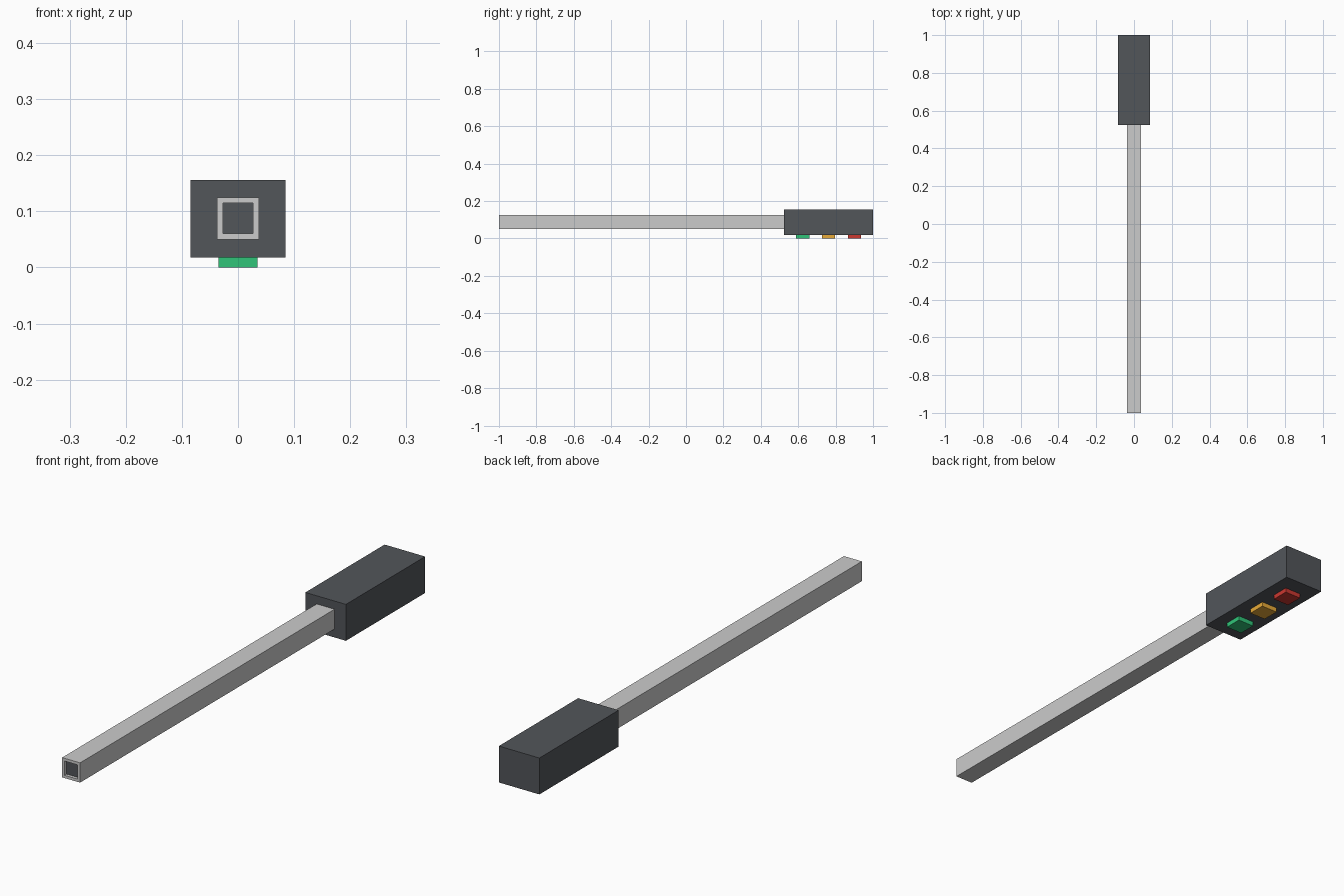
import bpy
import bmesh

if "Cube" in bpy.data.objects:
    bpy.data.objects.remove(bpy.data.objects["Cube"])


def material(name, rgb):
    mat = bpy.data.materials.new(name)
    mat.diffuse_color = (*rgb, 1)
    mat.use_nodes = True
    mat.node_tree.nodes["Principled BSDF"].inputs["Base Color"].default_value = mat.diffuse_color
    return mat


def new_object(name, bm, mat=None):
    bmesh.ops.recalc_face_normals(bm, faces=bm.faces)
    mesh = bpy.data.meshes.new(name)
    bm.to_mesh(mesh)
    bm.free()
    obj = bpy.data.objects.new(name, mesh)
    bpy.context.collection.objects.link(obj)
    if mat:
        mesh.materials.append(mat)
    return obj


def box(name, lo, hi, mat=None):
    bm = bmesh.new()
    bmesh.ops.create_cube(bm, size=1)
    for v in bm.verts:
        v.co = [(a + b) / 2 + c * (b - a) for a, b, c in zip(lo, hi, v.co)]
    return new_object(name, bm, mat)


def square_tube(name, outer, inner, zc, y0, y1):
    # Two square rings at each end, bridged into a hollow bar
    bm = bmesh.new()
    corners = [(-1, -1), (1, -1), (1, 1), (-1, 1)]
    rings = [[bm.verts.new((x * r, y, zc + z * r)) for x, z in corners]
             for r, y in ((outer, y0), (outer, y1), (inner, y1), (inner, y0))]
    for k in range(4):
        a, b = rings[k], rings[(k + 1) % 4]
        for i in range(4):
            j = (i + 1) % 4
            bm.faces.new((a[i], a[j], b[j], b[i]))
    return new_object(name, bm)


dark = material("dark_housing", (0.085, 0.092, 0.102))
lamp_colours = {
    "green": (0.03, 0.55, 0.19),
    "amber": (0.8, 0.4, 0.04),
    "red": (0.6, 0.04, 0.03),
}

# Housing
box("signal_housing", (-0.085, 0.525, 0.018), (0.085, 1.0, 0.156), dark)

# Hollow pole with a dark recessed end
POLE_Z = 0.0875
square_tube("pole", 0.0375, 0.027, POLE_Z, -1.0, 0.525)
box("pole_end_plug", (-0.027, -0.988, POLE_Z - 0.027),
    (0.027, -0.97, POLE_Z + 0.027), dark)

# Three square lamps under the housing
for i, (name, rgb) in enumerate(lamp_colours.items()):
    y = 0.624 + i * 0.138
    box(name + "_lamp", (-0.035, y - 0.035, 0.0), (0.035, y + 0.035, 0.02),
        material(name + "_glass", rgb))
